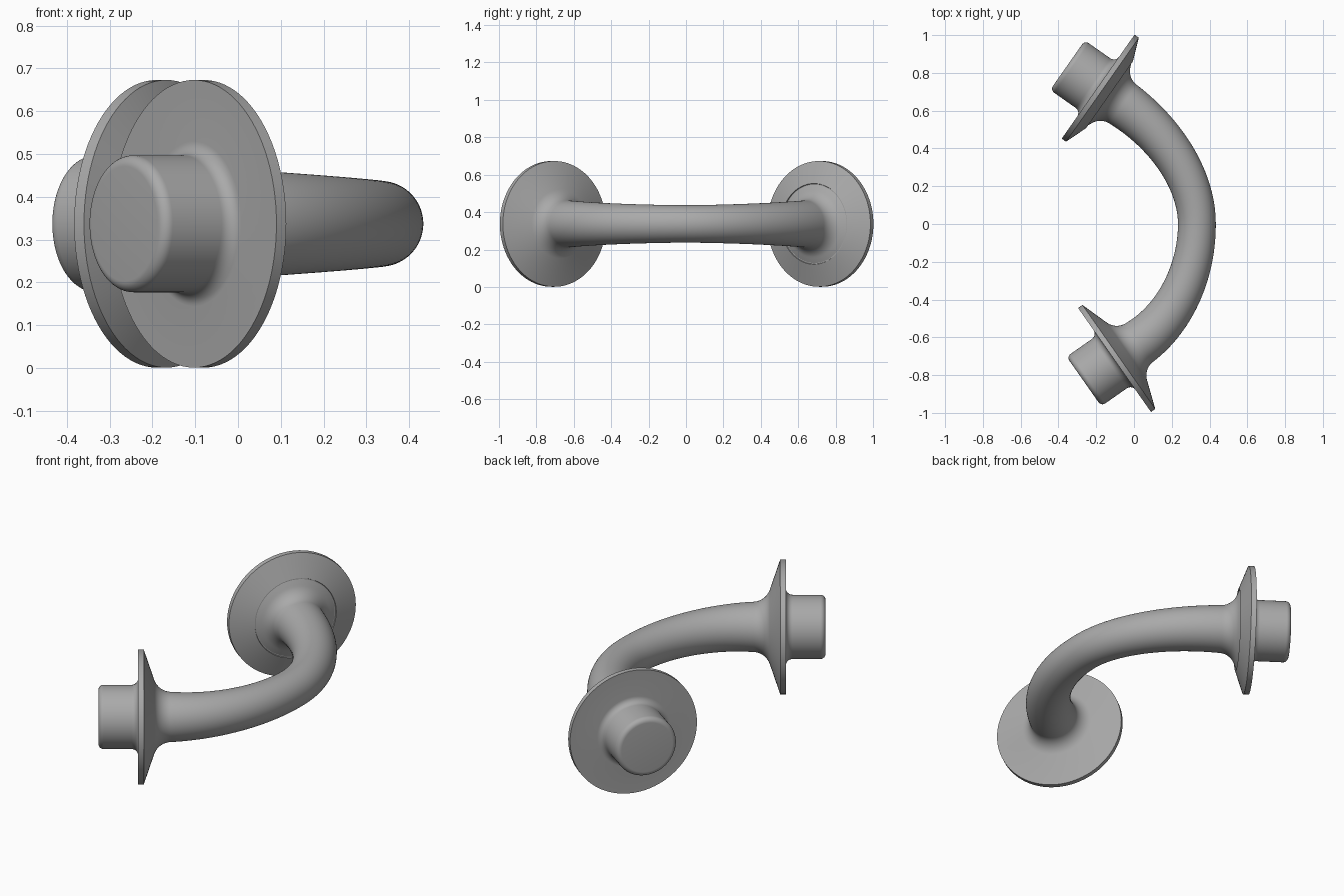
import bpy, bmesh, math
from mathutils import Vector
from mathutils.geometry import interpolate_bezier

cube = bpy.data.objects.get("Cube")
if cube:
    bpy.data.objects.remove(cube)

SEGS = 96
MID_Z = 0.337
RIM = 0.336

grey = bpy.data.materials.new("satin_grey")
grey.use_nodes = True
grey.diffuse_color = (0.4, 0.4, 0.4, 1)
grey.node_tree.nodes["Principled BSDF"].inputs["Base Color"].default_value = (0.4, 0.4, 0.4, 1)


def sweep(name, rings, cap_start=False):
    """Skin circular rings given as (centre, tangent, radius)."""
    bm = bmesh.new()
    up = Vector((0, 0, 1))
    loops = []
    for centre, tangent, radius in rings:
        side = tangent.cross(up).normalized()
        loops.append([bm.verts.new(centre + radius * (math.cos(t) * side + math.sin(t) * up))
                      for t in (math.tau * i / SEGS for i in range(SEGS))])
    for a, b in zip(loops, loops[1:]):
        for i in range(SEGS):
            j = (i + 1) % SEGS
            bm.faces.new((a[i], a[j], b[j], b[i]))
    if cap_start:
        bm.faces.new(loops[0])
    bmesh.ops.recalc_face_normals(bm, faces=bm.faces)
    mesh = bpy.data.meshes.new(name)
    bm.to_mesh(mesh)
    bm.free()
    mesh.materials.append(grey)
    obj = bpy.data.objects.new(name, mesh)
    bpy.context.collection.objects.link(obj)
    bpy.ops.object.select_all(action='DESELECT')
    obj.select_set(True)
    bpy.context.view_layer.objects.active = obj
    bpy.ops.object.shade_smooth_by_angle(angle=math.radians(22))
    return obj


def arc(ca, cr, size, start, end, steps=8):
    """Fillet arc in the (along axis, radius) plane, angles in degrees."""
    angles = [math.radians(start + (end - start) * i / steps) for i in range(steps + 1)]
    return [(ca + size * math.cos(t), cr + size * math.sin(t)) for t in angles]


# Profile of plug and flange: position along the axis, radius
plug = arc(-0.172, 0.134, 0.026, 180, 90) + arc(-0.033, 0.193, 0.033, 270, 360)
rim = [(0, RIM), (0.028, RIM)]
neck = arc(0.165, 0.215, 0.09, 200, 270, 12)
seat_step = [(0.074, 0.216), (0.069, 0.214), (0.069, 0.209)]


def mount(name, centre, axis, extra=()):
    profile = plug + rim + list(extra) + neck
    sweep(name, [(centre + axis * a, axis, r) for a, r in profile], cap_start=True)
    return centre + axis * neck[-1][0]


# Two end mounts, each facing in towards the arm
front_axis = Vector((0.819, 0.574, 0)).normalized()
back_axis = Vector((0.819, -0.574, 0)).normalized()
front_end = mount("front_mount", Vector((-0.103, -0.72, MID_Z)), front_axis)
back_end = mount("back_mount", Vector((-0.19, 0.727, MID_Z)), back_axis, seat_step)

# Bowed arm, slimmest in the middle
middle = Vector((0.333, 0, MID_Z))
along = Vector((0, 1, 0))
path = interpolate_bezier(front_end, front_end + front_axis * 0.23, middle - along * 0.25, middle, 33)
path += interpolate_bezier(middle, middle + along * 0.23, back_end + back_axis * 0.28, back_end, 33)[1:]
rings = []
last = len(path) - 1
for i, p in enumerate(path):
    if i == 0:
        tangent = front_axis
    elif i == last:
        tangent = -back_axis
    else:
        tangent = (path[i + 1] - path[i - 1]).normalized()
    rings.append((p, tangent, 0.1 + 0.025 * abs(2 * i / last - 1) ** 1.6))
sweep("curved_arm", rings)
